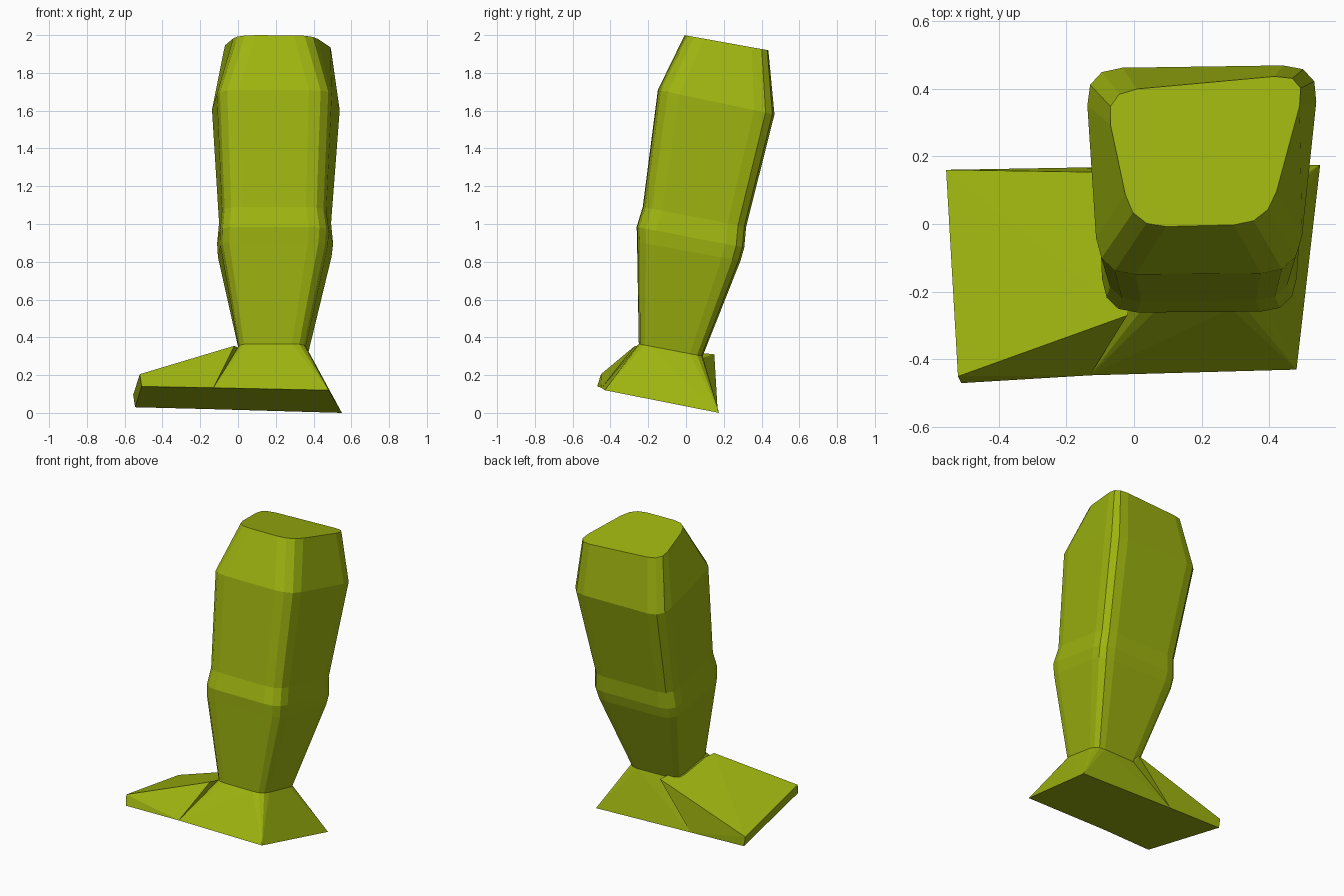
import bpy, bmesh
from mathutils import Vector

cube = bpy.data.objects.get("Cube")
if cube:
    bpy.data.objects.remove(cube, do_unlink=True)

olive = bpy.data.materials.new("olive green")
olive.use_nodes = True
colour = (0.342, 0.456, 0.005, 1)
olive.diffuse_color = colour
olive.node_tree.nodes["Principled BSDF"].inputs["Base Color"].default_value = colour


def finish(bm, name):
    bmesh.ops.recalc_face_normals(bm, faces=bm.faces)
    mesh = bpy.data.meshes.new(name)
    bm.to_mesh(mesh)
    bm.free()
    mesh.materials.append(olive)
    obj = bpy.data.objects.new(name, mesh)
    bpy.context.collection.objects.link(obj)
    return obj


def rounded_ring(corners, z_front, z_back, radius, steps=4):
    """Four-sided section with rounded corners, tilted down towards the back."""
    pts = [Vector(c) for c in corners]
    y0, y1 = min(p.y for p in pts), max(p.y for p in pts)
    ring = []
    for i, p in enumerate(pts):
        a = p + (pts[i - 1] - p).normalized() * radius
        b = p + (pts[(i + 1) % 4] - p).normalized() * radius
        for s in range(steps):
            t = s / (steps - 1)
            q = a * (1 - t) ** 2 + p * 2 * t * (1 - t) + b * t ** 2
            z = z_front + (z_back - z_front) * (q.y - y0) / (y1 - y0)
            ring.append(Vector((q.x, q.y, z)))
    return ring


def loft(name, rings):
    bm = bmesh.new()
    loops = [[bm.verts.new(p) for p in r] for r in rings]
    for lo, hi in zip(loops, loops[1:]):
        n = len(lo)
        for i in range(n):
            j = (i + 1) % n
            bm.faces.new((lo[i], lo[j], hi[j], hi[i]))
    bm.faces.new(loops[0])
    bm.faces.new(loops[-1])
    return finish(bm, name)


def hull(name, points):
    bm = bmesh.new()
    verts = [bm.verts.new(p) for p in points]
    res = bmesh.ops.convex_hull(bm, input=verts)
    spare = [v for v in bm.verts if not v.link_faces]
    bmesh.ops.delete(bm, geom=spare, context='VERTS')
    return finish(bm, name)


# Leg sections from ankle to hip: corners, front height, back height, radius
ankle = rounded_ring([(0, -.25), (.355, -.25), (.375, .09), (.01, .08)], .365, .30, .07)
leg_sections = [
    ankle,
    rounded_ring([(-.09, -.26), (.47, -.255), (.50, .29), (-.11, .28)], .905, .805, .10),
    rounded_ring([(-.09, -.262), (.475, -.258), (.51, .31), (-.115, .30)], .985, .875, .10),
    rounded_ring([(-.08, -.23), (.46, -.225), (.50, .32), (-.105, .31)], 1.09, .985, .10),
    rounded_ring([(-.105, -.15), (.485, -.145), (.55, .47), (-.145, .46)], 1.71, 1.58, .11),
    rounded_ring([(-.005, -.01), (.395, 0), (.515, .445), (-.09, .39)], 2.0, 1.918, .10),
]
loft("leg", leg_sections)

# Heel block spreading from the ankle to the sole
mid_front, mid_back = (-.13, -.447, .133), (-.15, .167, .02)
heel_sole = [mid_front, (.48, -.43, .12), (.55, .175, 0), mid_back]
hull("heel", ankle + [Vector(p) for p in heel_sole])

# Wedge-shaped toe block sloping down from the instep
toe_sole = [(-.51, -.47, .14), (-.545, .16, .03)]
toe_top = [(-.52, -.45, .205), (-.555, .16, .095)]
instep = [(-.02, -.27, .355), (.09, .15, .31)]
hull("toe", [mid_front, mid_back] + toe_sole + toe_top + instep)
